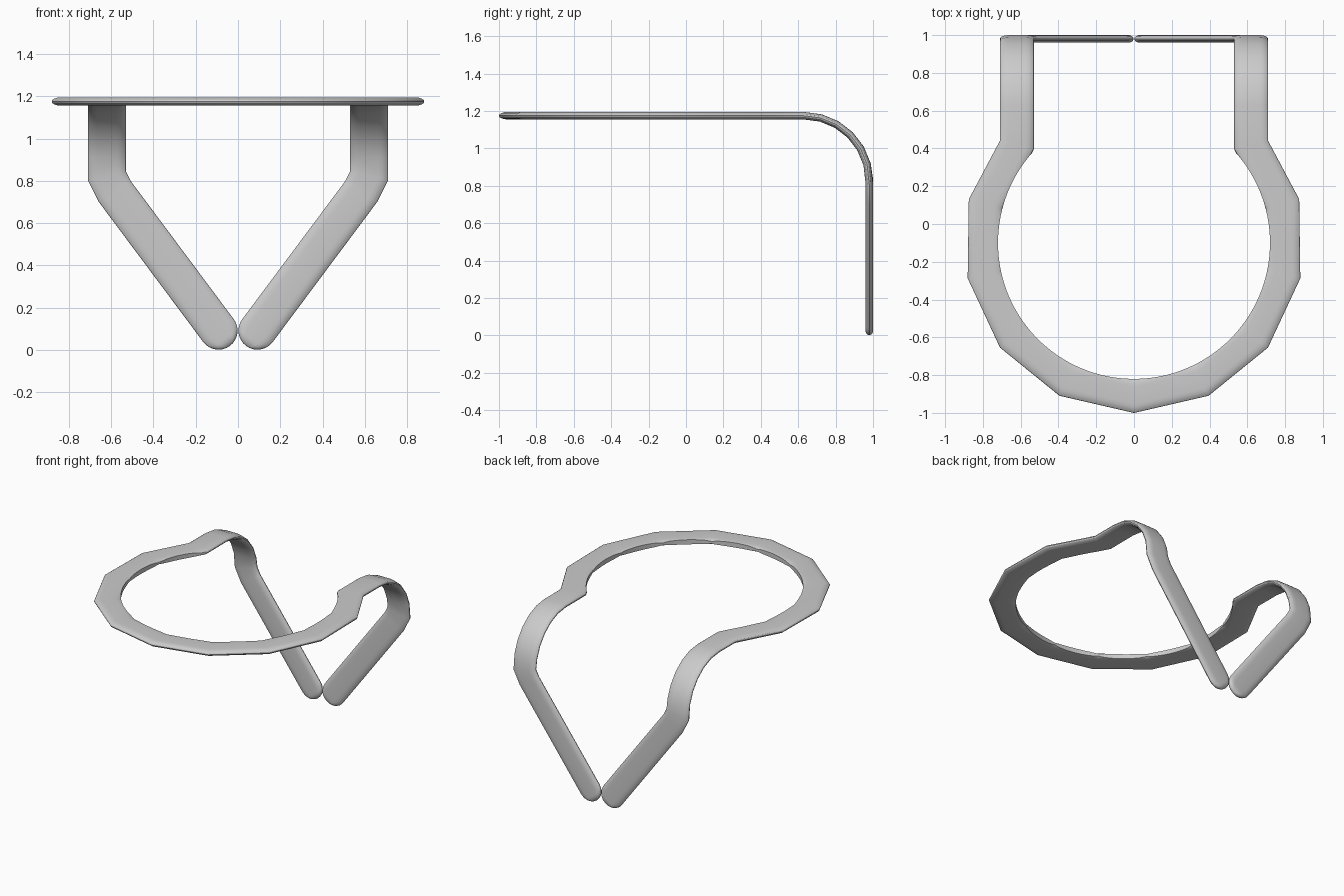
import bpy, bmesh, math
from math import sin, cos, pi, radians
from mathutils import Vector as V

if "Cube" in bpy.data.objects:
    bpy.data.objects.remove(bpy.data.objects["Cube"])

HALF_W, HALF_T, EDGE = 0.09, 0.02, 0.045
TOP = 1.175

# Strip cross-section: flat faces with elliptical long edges (unit coordinates)
flat = 1 - EDGE / HALF_W
section = []
for side in (1, -1):
    for i in range(9):
        a = -pi / 2 + pi * i / 8
        section.append((side * (flat + (1 - flat) * cos(a)), side * sin(a)))

# Centre line of the right half: faceted ring, neck, bend, sloping leg
up, back = V((0, 0, 1)), V((0, 1, 0))
path = [(V((0.808 * sin(radians(d)), -0.1 - 0.808 * cos(radians(d)), TOP)), up)
        for d in (0, 26, 52, 78)]
path += [(V((0.785, 0.108, TOP)), up), (V((0.62, 0.418, TOP)), up)]
for i in range(7):
    a = pi / 2 * i / 6
    n = V((0, sin(a), cos(a)))
    path.append((V((0.62, 0.63, TOP - 0.35)) + n * 0.35, n))
tip = V((0.092, 0.98, 0.092))
slope = (tip - V((0.62, 0.98, 0.80))).normalized()
path.append((tip - slope * 0.82, back))

# Mitred stations: centre, half-width vector, half-thickness vector
stations = []
for i, (p, n) in enumerate(path):
    t_out = ((path[i + 1][0] if i + 1 < len(path) else tip) - p).normalized()
    t_in = (p - path[i - 1][0]).normalized() if i else V((1, 0, 0))
    w = (t_in + t_out).cross(n).normalized()
    if i == 0:
        w = V((0, -1, 0))
    scale = 1 / max(0.8, w.dot(t_out.cross(n).normalized()))
    stations.append((p, w * HALF_W * scale, n * HALF_T))

# Rounded leg tip
w = slope.cross(back).normalized()
for i in range(9):
    a = radians(89) * i / 8
    thick = min(1, 0.1 + 1.25 * cos(a))
    stations.append((tip + slope * HALF_W * sin(a), w * HALF_W * cos(a), back * HALF_T * thick))

# Sweep the half strip
bm = bmesh.new()
rings = [[bm.verts.new(p + w * u + n * v) for u, v in section] for p, w, n in stations]
for a, b in zip(rings, rings[1:]):
    for j in range(len(section)):
        k = (j + 1) % len(section)
        bm.faces.new((a[j], a[k], b[k], b[j]))
bm.faces.new(rings[-1])
bmesh.ops.recalc_face_normals(bm, faces=bm.faces)
mesh = bpy.data.meshes.new("bent_band")
bm.to_mesh(mesh)
bm.free()
band = bpy.data.objects.new("bent_band", mesh)
bpy.context.collection.objects.link(band)

# Round cutter that makes the inside of the ring a true circle
bpy.ops.mesh.primitive_cylinder_add(vertices=128, radius=0.72, depth=0.3, location=(0, -0.1, TOP))
cutter = bpy.context.object
cutter.name = "ring_cutter"
cutter.hide_render = True

mirror = band.modifiers.new("mirror", 'MIRROR')
mirror.merge_threshold = 0.0005
cut = band.modifiers.new("inner_circle", 'BOOLEAN')
cut.operation = 'DIFFERENCE'
cut.solver = 'EXACT'
cut.object = cutter

bpy.ops.object.select_all(action='DESELECT')
band.select_set(True)
bpy.context.view_layer.objects.active = band
for m in ("mirror", "inner_circle"):
    bpy.ops.object.modifier_apply(modifier=m)
bpy.data.objects.remove(cutter)
bpy.ops.object.shade_smooth_by_angle(angle=radians(30))
